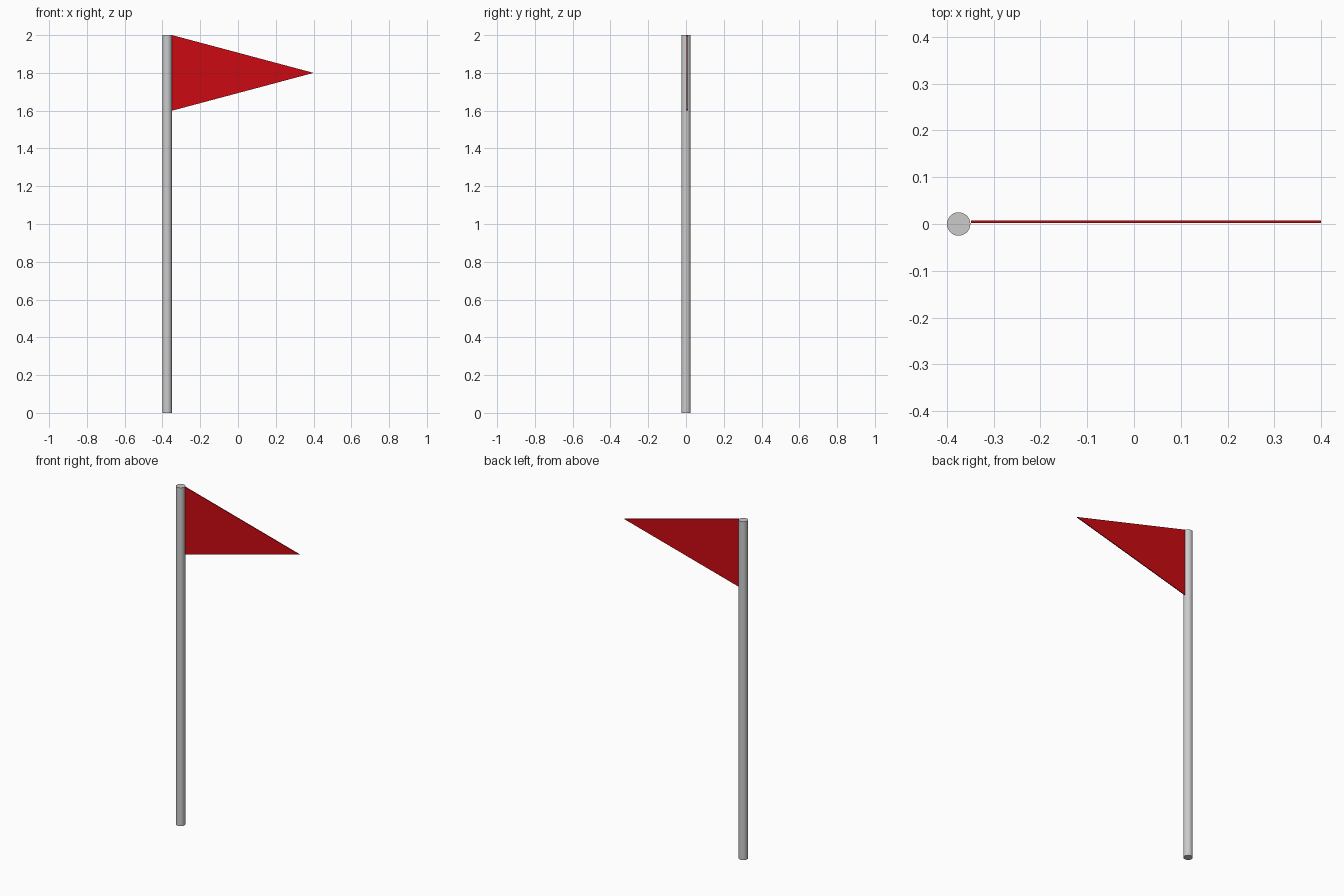
import bpy, bmesh

if "Cube" in bpy.data.objects:
    bpy.data.objects.remove(bpy.data.objects["Cube"])

# Pole: plain upright cylinder
bpy.ops.mesh.primitive_cylinder_add(vertices=32, radius=0.025, depth=2.0, location=(-0.375, 0, 1.0))
pole = bpy.context.object
pole.name = "pole"
bpy.ops.object.shade_smooth_by_angle()

# Pennant: thin triangular slab beside the pole top
bm = bmesh.new()
profile = [(-0.349, 1.6), (0.4, 1.8), (-0.349, 2.0)]
face = bm.faces.new([bm.verts.new((x, 0.002, z)) for x, z in profile])
ext = bmesh.ops.extrude_face_region(bm, geom=[face])
verts = [g for g in ext["geom"] if isinstance(g, bmesh.types.BMVert)]
bmesh.ops.translate(bm, verts=verts, vec=(0, 0.005, 0))
# Close the slab's front if the extrusion removed it
bmesh.ops.holes_fill(bm, edges=bm.edges[:], sides=3)
bmesh.ops.recalc_face_normals(bm, faces=bm.faces[:])
mesh = bpy.data.meshes.new("pennant")
bm.to_mesh(mesh)
bm.free()
pennant = bpy.data.objects.new("pennant", mesh)
bpy.context.collection.objects.link(pennant)

red = bpy.data.materials.new("red_cloth")
red.diffuse_color = (0.6, 0.003, 0.006, 1)
red.use_nodes = True
red.node_tree.nodes["Principled BSDF"].inputs["Base Color"].default_value = red.diffuse_color
mesh.materials.append(red)
